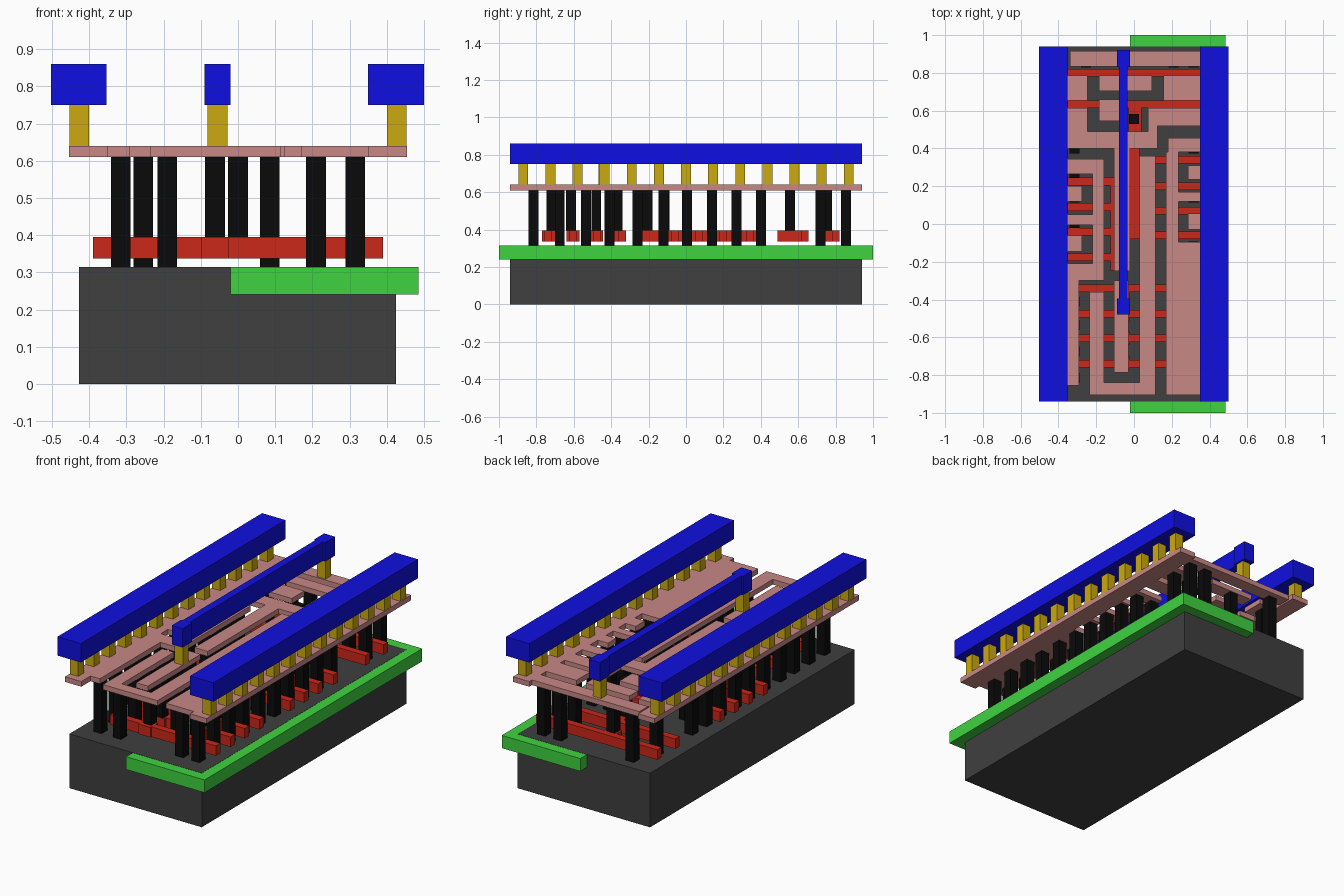
import bpy, bmesh


def material(name, rgb):
    m = bpy.data.materials.new(name)
    m.diffuse_color = (*rgb, 1)
    return m


def layer(name, rects, z0, z1, mat):
    """One object made of boxes; each rect is (x0, x1, y0, y1)."""
    bm = bmesh.new()
    for x0, x1, y0, y1 in rects:
        cube = bmesh.ops.create_cube(bm, size=1)
        for v in cube["verts"]:
            v.co = (x1 if v.co.x > 0 else x0,
                    y1 if v.co.y > 0 else y0,
                    z1 if v.co.z > 0 else z0)
    me = bpy.data.meshes.new(name)
    bm.to_mesh(me)
    bm.free()
    me.materials.append(mat)
    ob = bpy.data.objects.new(name, me)
    bpy.context.collection.objects.link(ob)
    return ob


def squares(points, s=0.0265):
    return [(x - s, x + s, y - s, y + s) for x, y in points]


DARK = material("dark_grey", (0.05, 0.05, 0.05))
GREEN = material("green", (0.05, 0.65, 0.05))
RED = material("red", (0.6, 0.02, 0.01))
BLACK = material("black", (0.003, 0.003, 0.003))
PINK = material("pink", (0.58, 0.25, 0.24))
GOLD = material("gold", (0.6, 0.4, 0.005))
BLUE = material("blue", (0.005, 0.005, 0.75))

# Base block and the well slab let into its top
layer("substrate", [(-0.427, 0.425, -0.94, 0.94)], 0, 0.315, DARK)
layer("well", [(-0.02, 0.485, -1, 1)], 0.24, 0.314, GREEN)

# Red gate bars, with pads and joining strips
H = 0.02
gates = [(-0.39, 0.39, y - H, y + H) for y in (0.80, 0.635)]
gates += [(-0.29, 0.39, y - H, y + H) for y in (-0.34, -0.475, -0.605, -0.74)]
gates += [(-0.39, -0.125, y - H, y + H) for y in (0.225, 0.09, -0.04, -0.175)]
gates += [(0.03, 0.39, y - H, y + H) for y in (0.34, 0.20, 0.07, -0.06)]
gates += [(-0.125, -0.05, -0.245, 0.245), (-0.02, 0.03, -0.08, 0.40),
          (-0.03, 0.04, 0.49, 0.615), (-0.1, -0.02, 0.73, 0.78)]
gates += [(-0.1, -0.025, y - 0.035, y + 0.035)
          for y in (-0.365, -0.48, -0.605, -0.735)]
layer("gate_bars", gates, 0.337, 0.395, RED)

# Black pillars from the base up to the pink layer
rows = (0.40, 0.27, 0.14, 0.005, -0.12, -0.26, -0.41, -0.535, -0.675, -0.815)
tall = [(x, 0.855) for x in (-0.255, 0.21, 0.315)]
tall += [(x, 0.72) for x in (-0.315, 0.21, 0.315)]
tall += [(x, 0.40) for x in (-0.315, 0.21, 0.315)]
for i, y in enumerate(rows[1:]):
    tall.append((-0.315, y))
    tall.append((0.315, y))
    if i % 2 == 0 or i > 4:
        tall.append((-0.19, y))
    tall.append((0.21, y))
    if i >= 5 and i % 2:
        tall.append((0.085, y))
layer("tall_pillars", squares(tall), 0.315, 0.61, BLACK)

# Short pillars standing on the red pads
short = [(-0.062, y) for y in (-0.365, -0.48, -0.615, -0.72, -0.205, -0.115, 0.755)]
short += [(0.0, 0.555)]
layer("short_pillars", squares(short), 0.395, 0.61, BLACK)

# Pink routing layer: side rails, columns and fingers
pink = [
    (-0.455, -0.35, -0.94, 0.94), (0.35, 0.455, -0.94, 0.94),
    # top end
    (-0.34, 0.35, 0.835, 0.915),
    (-0.185, 0.095, 0.705, 0.785),
    (-0.35, -0.245, 0.655, 0.785), (0.155, 0.35, 0.655, 0.785),
    (-0.35, -0.245, 0.49, 0.615), (-0.185, -0.035, 0.545, 0.66),
    (0.075, 0.35, 0.52, 0.615), (0.075, 0.125, 0.49, 0.52),
    (-0.35, 0.125, 0.40, 0.49),
    (0.18, 0.35, 0.38, 0.455),
    # left column with fingers
    (-0.22, -0.16, -0.30, 0.345), (-0.35, -0.22, 0.265, 0.345),
    (-0.35, -0.22, -0.005, 0.05), (-0.35, -0.22, -0.30, -0.21),
    (-0.35, -0.275, 0.12, 0.20), (-0.35, -0.275, -0.145, -0.06),
    # middle columns
    (-0.105, -0.02, -0.25, 0.40), (0.03, 0.115, -0.84, 0.36),
    (-0.105, -0.03, -0.785, -0.30),
    # lower left
    (-0.35, -0.29, -0.855, -0.30),
    (-0.235, -0.16, -0.84, -0.36), (-0.235, 0.115, -0.905, -0.84),
    # right column with fingers
    (0.17, 0.235, -0.095, 0.38), (0.235, 0.35, 0.12, 0.17),
    (0.285, 0.35, 0.235, 0.31), (0.285, 0.35, -0.03, 0.055),
    (0.17, 0.35, -0.905, -0.095),
]
layer("routing_strips", pink, 0.61, 0.64, PINK)

# Gold posts under the blue rails
posts = [(s * 0.427, -0.87 + 0.145 * i) for s in (-1, 1) for i in range(13)]
posts += [(-0.055, 0.87), (-0.055, -0.44)]
layer("gold_posts", squares(posts), 0.64, 0.75, GOLD)

# Blue rails and the narrow centre bar with end pads
layer("left_rail", [(-0.503, -0.353, -0.94, 0.94)], 0.75, 0.86, BLUE)
layer("right_rail", [(0.35, 0.50, -0.94, 0.94)], 0.75, 0.86, BLUE)
layer("centre_bar", [(-0.08, -0.035, -0.395, 0.83),
                     (-0.09, -0.02, 0.83, 0.92),
                     (-0.09, -0.02, -0.48, -0.395)], 0.75, 0.86, BLUE)
